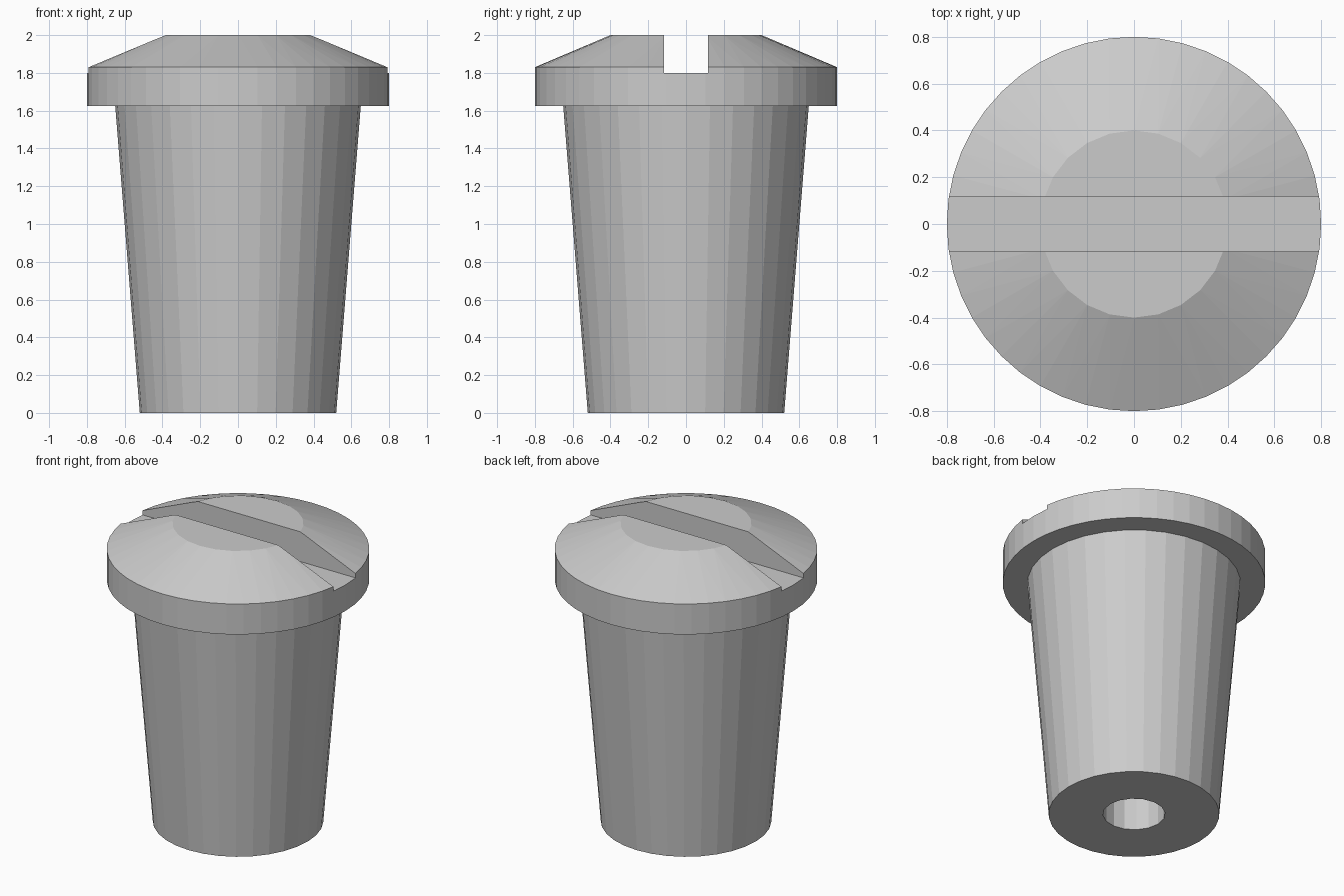
import bpy, bmesh
from math import cos, sin, tau

cube = bpy.data.objects.get("Cube")
if cube:
    bpy.data.objects.remove(cube)

grey = bpy.data.materials.new("plain_grey")
grey.use_nodes = True
colour = (0.6, 0.6, 0.6, 1)
grey.diffuse_color = colour
grey.node_tree.nodes["Principled BSDF"].inputs["Base Color"].default_value = colour


def hull(name, points):
    """Convex solid around a set of points."""
    bm = bmesh.new()
    for p in points:
        bm.verts.new(p)
    bmesh.ops.convex_hull(bm, input=bm.verts)
    bmesh.ops.dissolve_limit(bm, angle_limit=0.001, verts=bm.verts, edges=bm.edges)
    bmesh.ops.recalc_face_normals(bm, faces=bm.faces)
    mesh = bpy.data.meshes.new(name)
    bm.to_mesh(mesh)
    bm.free()
    mesh.materials.append(grey)
    ob = bpy.data.objects.new(name, mesh)
    bpy.context.collection.objects.link(ob)
    return ob


def ring(radius, z, sides):
    return [(radius * cos(tau * i / sides), radius * sin(tau * i / sides), z)
            for i in range(sides)]


def combine(target, tool, operation):
    mod = target.modifiers.new(tool.name, "BOOLEAN")
    mod.object = tool
    mod.operation = operation
    mod.solver = "EXACT"
    bpy.context.view_layer.objects.active = target
    bpy.ops.object.modifier_apply(modifier=mod.name)
    bpy.data.objects.remove(tool)


# Flanged head with a bevelled crown, and the tapered shank below it
plug = hull("slotted_plug", ring(0.8, 1.625, 48) + ring(0.8, 1.83, 48) + ring(0.4, 2, 24))
shank = hull("tapered_shank", ring(0.52, 0, 32) + ring(0.656, 1.7, 32))
combine(plug, shank, "UNION")

# Driver slot across the crown
slot = hull("slot_cutter", [(x, y, z) for x in (-1, 1) for y in (-0.117, 0.117)
                            for z in (1.8, 2.2)])
combine(plug, slot, "DIFFERENCE")

# Blind bore in the underside
bore = hull("bore_cutter", ring(0.19, -0.1, 16) + ring(0.19, 1.2, 16))
combine(plug, bore, "DIFFERENCE")
